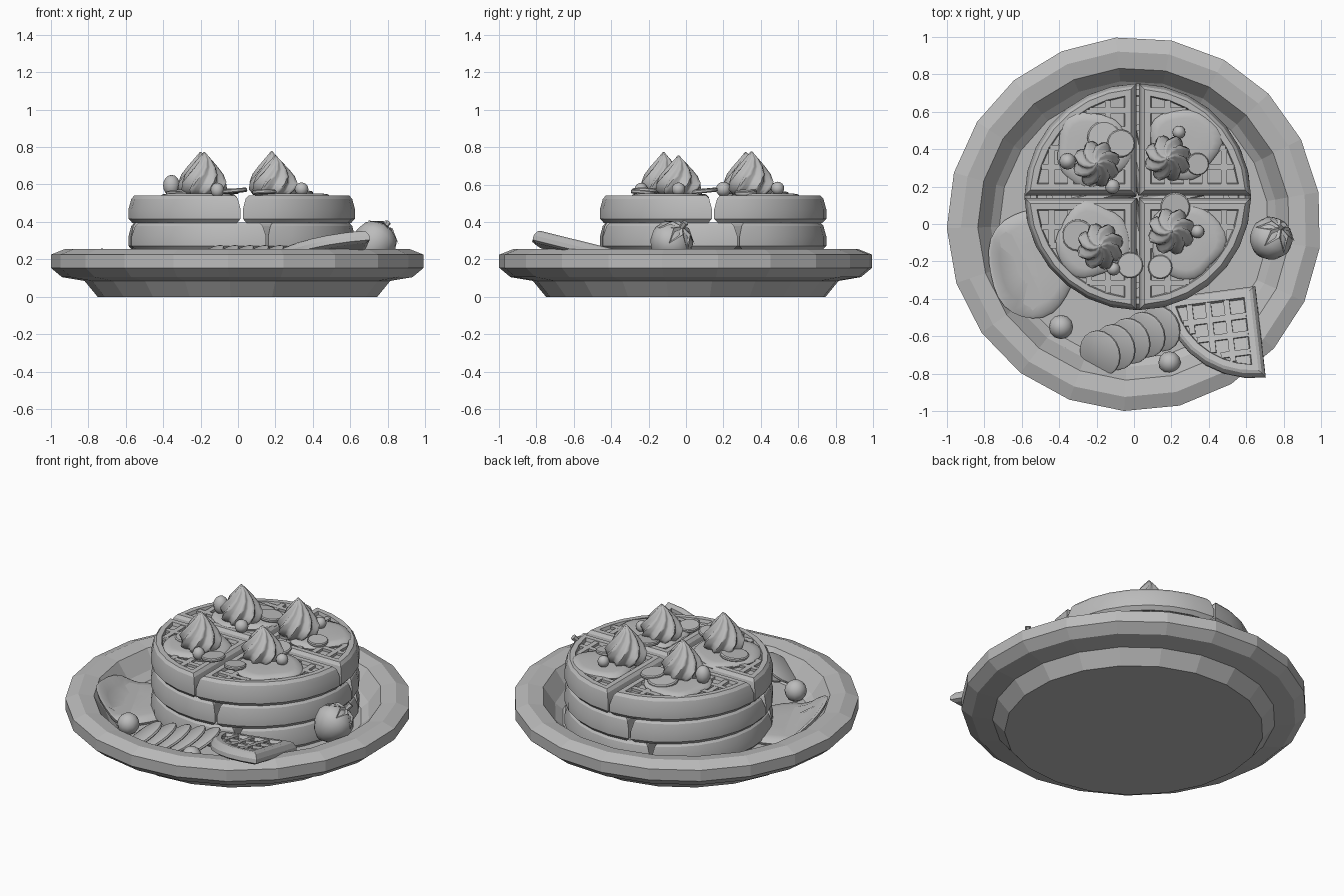
import bpy, bmesh, math, random
from math import sin, cos, pi, radians
from mathutils import Matrix, Vector

random.seed(4)
if "Cube" in bpy.data.objects:
    bpy.data.objects.remove(bpy.data.objects["Cube"], do_unlink=True)

grey = bpy.data.materials.new("plain grey")
grey.use_nodes = True
grey.diffuse_color = (0.5, 0.5, 0.5, 1)
grey.node_tree.nodes["Principled BSDF"].inputs["Base Color"].default_value = (0.5, 0.5, 0.5, 1)


def finish(name, bm, matrix=Matrix(), smooth=None):
    """Turn a bmesh into a named object, optionally smooth by angle."""
    bmesh.ops.recalc_face_normals(bm, faces=bm.faces[:])
    bm.transform(matrix)
    mesh = bpy.data.meshes.new(name)
    bm.to_mesh(mesh)
    bm.free()
    mesh.materials.append(grey)
    obj = bpy.data.objects.new(name, mesh)
    bpy.context.collection.objects.link(obj)
    if smooth:
        bpy.ops.object.select_all(action='DESELECT')
        obj.select_set(True)
        bpy.context.view_layer.objects.active = obj
        bpy.ops.object.shade_smooth_by_angle(angle=radians(smooth))
    return obj


def add_loft(bm, rings):
    """Skin a stack of equal-length rings and cap both ends."""
    loops = [[bm.verts.new(p) for p in ring] for ring in rings]
    for a, b in zip(loops, loops[1:]):
        for i in range(len(a)):
            j = (i + 1) % len(a)
            bm.faces.new((a[i], a[j], b[j], b[i]))
    bm.faces.new(loops[0][::-1])
    bm.faces.new(loops[-1])


def circle(r, z, n, start=0.0):
    return [(r * cos(start + 2 * pi * i / n), r * sin(start + 2 * pi * i / n), z) for i in range(n)]


def move(x, y, z):
    return Matrix.Translation((x, y, z))


def aim(direction):
    return Vector(direction).to_track_quat('Z', 'Y').to_matrix().to_4x4()


# Plate
bm = bmesh.new()
plate = [(0.75, 0), (0.82, 0.085), (0.94, 0.105), (1, 0.155), (1, 0.225), (0.925, 0.255),
         (0.835, 0.24), (0.765, 0.14), (0.72, 0.105)]
add_loft(bm, [circle(r, z, 21, radians(9.8)) for r, z in plate])
finish("plate", bm)


# Waffle quarters
def quarter(r, inset, z, gap, n=7):
    g = gap + inset
    rr = r - inset
    a0 = math.asin(g / rr)
    arc = [a0 + (pi / 2 - 2 * a0) * i / n for i in range(n + 1)]
    return [(g, g, z)] + [(rr * cos(a), rr * sin(a), z) for a in arc]


def add_box(bm, x0, x1, y0, y1, z0, z1):
    m = move((x0 + x1) / 2, (y0 + y1) / 2, (z0 + z1) / 2)
    bmesh.ops.create_cube(bm, size=1, matrix=m @ Matrix.Diagonal((x1 - x0, y1 - y0, z1 - z0, 1)))


def waffle_quarter(name, r, h, matrix, step, gap=0.006):
    bm = bmesh.new()
    levels = [(0.02, 0), (0, h * 0.15), (0, h * 0.5), (0.015, h * 0.88), (0.03, h),
              (0.062, h), (0.068, h - 0.02)]
    add_loft(bm, [quarter(r, i, z, gap) for i, z in levels])
    u = 0.06 + step
    while u < r - 0.1:
        end = math.sqrt((r - 0.06) ** 2 - (u + 0.02) ** 2)
        if end > 0.1:
            add_box(bm, u - 0.016, u + 0.016, 0.05, end, h - 0.025, h - 0.004)
            add_box(bm, 0.05, end, u - 0.016, u + 0.016, h - 0.025, h - 0.0045)
        u += step
    finish(name, bm, matrix, 25)


for layer, (z, turn) in enumerate([(0.105, 25), (0.25, 13), (0.395, 0)]):
    for q in range(4):
        spin = Matrix.Rotation(radians(turn + 90 * q), 4, 'Z')
        waffle_quarter(f"waffle_layer_{layer + 1}_quarter_{q + 1}", 0.605, 0.146,
                       move(0.02, 0.145, z) @ spin, 0.1)

# Loose waffle slice leaning on the rim
lean = aim((-0.1, 0.236, 1)) @ Matrix.Rotation(0, 4, 'Z')
flat_x = Vector((-0.99, -0.13, -0.07)).normalized()
up = Vector((-0.1, 0.236, 1)).normalized()
flat_x = (flat_x - up * flat_x.dot(up)).normalized()
frame = Matrix((flat_x, up.cross(flat_x), up)).transposed().to_4x4()
waffle_quarter("loose_waffle_slice", 0.5, 0.07, move(0.65, -0.34, 0.175) @ frame, 0.1, 0.0)


# Syrup pools
def pool(name, x, y, z, rx, ry, h, wobble, drape=False):
    bm = bmesh.new()
    phase = random.uniform(0, 6)
    rings = []
    for s, t in [(0.97, 0), (1, 0.45), (0.93, 0.85), (0.75, 1), (0.3, 1)]:
        ring = []
        for i in range(28):
            a = 2 * pi * i / 28
            w = s * (1 + wobble * sin(3 * a + phase) + wobble * 0.6 * sin(5 * a + 2 * phase))
            px, py = x + rx * w * cos(a), y + ry * w * sin(a)
            lift = max(0, math.hypot(px, py) - 0.71) * 1.2 if drape else 0
            ring.append((px, py, z + h * t + lift))
        rings.append(ring)
    add_loft(bm, rings)
    finish(name, bm, smooth=50)


tops = [(-0.22, 0.4, 0.2), (0.27, 0.43, 0.19), (-0.22, -0.09, 0.2), (0.28, -0.09, 0.2)]
for i, (x, y, r) in enumerate(tops):
    pool(f"syrup_top_{i + 1}", x, y, 0.515, r, r, 0.038, 0.06)
pool("sauce_pool", -0.54, -0.21, 0.1, 0.24, 0.29, 0.045, 0.03, True)

# Whipped cream swirls
swirl = [(0, 0.085), (0.03, 0.11), (0.07, 0.112), (0.11, 0.092), (0.15, 0.065), (0.19, 0.036), (0.23, 0.004)]
creams = [(-0.2, 0.32, 1), (0.18, 0.35, 1.02), (-0.18, -0.12, 1), (0.2, -0.04, 0.92)]
for i, (x, y, s) in enumerate(creams):
    bm = bmesh.new()
    rings = []
    for z, r in swirl:
        rings.append([(r * (1 + 0.13 * cos(8 * a)) * cos(a + z * 6), r * (1 + 0.13 * cos(8 * a)) * sin(a + z * 6), z * s)
                      for a in [2 * pi * k / 40 for k in range(40)]])
    add_loft(bm, rings)
    finish(f"cream_swirl_{i + 1}", bm, move(x, y, 0.543), 60)


# Berries
def berry(name, x, y, z, r, tall=1.0):
    bm = bmesh.new()
    bmesh.ops.create_uvsphere(bm, u_segments=12, v_segments=8, radius=r)
    finish(name, bm, move(x, y, z) @ Matrix.Diagonal((1, 1, tall, 1)), 50)


berries = [(-0.355, 0.335, 0.595, 0.045, 1.25), (-0.115, 0.2, 0.575, 0.04, 1), (0.24, 0.49, 0.58, 0.035, 1),
           (0.34, -0.04, 0.575, 0.036, 1), (-0.11, -0.24, 0.57, 0.036, 1.1),
           (-0.39, -0.55, 0.165, 0.065, 1), (0.19, -0.74, 0.185, 0.06, 1), (-0.38, -0.68, 0.13, 0.028, 0.8)]
for i, b in enumerate(berries):
    berry(f"berry_{i + 1}", *b)


# Fruit slices
def slice_disc(name, x, y, z, r, normal, thick=0.022):
    bm = bmesh.new()
    add_loft(bm, [circle(r * k, t * thick, 18) for k, t in [(0.94, -0.5), (1, -0.25), (1, 0.25), (0.92, 0.5)]])
    finish(name, bm, move(x, y, z) @ aim(normal), 30)


slices = [(-0.16, 0.46, 0.09), (-0.07, 0.43, 0.075), (0.34, 0.32, 0.06), (0.22, 0.09, 0.08),
          (-0.3, -0.06, 0.085), (-0.02, -0.22, 0.07), (0.14, -0.23, 0.065)]
for i, (x, y, r) in enumerate(slices):
    slice_disc(f"topping_slice_{i + 1}", x, y, 0.558 + 0.008 * (i % 2), r, (0.1 * sin(i), 0.1 * cos(i), 1))
for i in range(5):
    slice_disc(f"fanned_slice_{i + 1}", -0.18 + 0.08 * i, -0.69 + 0.033 * i, 0.2, 0.125, (-0.55, -0.25, 0.85))

# Whole strawberry with leaves and stem
tilt = move(0.73, -0.08, 0.29) @ aim((0.45, 0.5, 0.7))
bm = bmesh.new()
body = [(-0.125, 0.015), (-0.1, 0.06), (-0.05, 0.1), (0.01, 0.117), (0.06, 0.102), (0.095, 0.06), (0.105, 0.02)]
add_loft(bm, [circle(r, z, 16) for z, r in body])
finish("strawberry", bm, tilt, 50)

bm = bmesh.new()
centre = bm.verts.new((0, 0, 0.118))
star = []
for k in range(12):
    p = radians(66 if k % 2 else 28)
    star.append(bm.verts.new((0.128 * sin(p) * cos(k * pi / 6), 0.128 * sin(p) * sin(k * pi / 6), 0.122 * cos(p))))
for k in range(12):
    bm.faces.new((centre, star[k], star[(k + 1) % 12]))
finish("strawberry_leaves", bm, tilt)

bm = bmesh.new()
add_loft(bm, [circle(0.014, 0.1, 6), circle(0.018, 0.15, 6)])
finish("strawberry_stem", bm, tilt)
